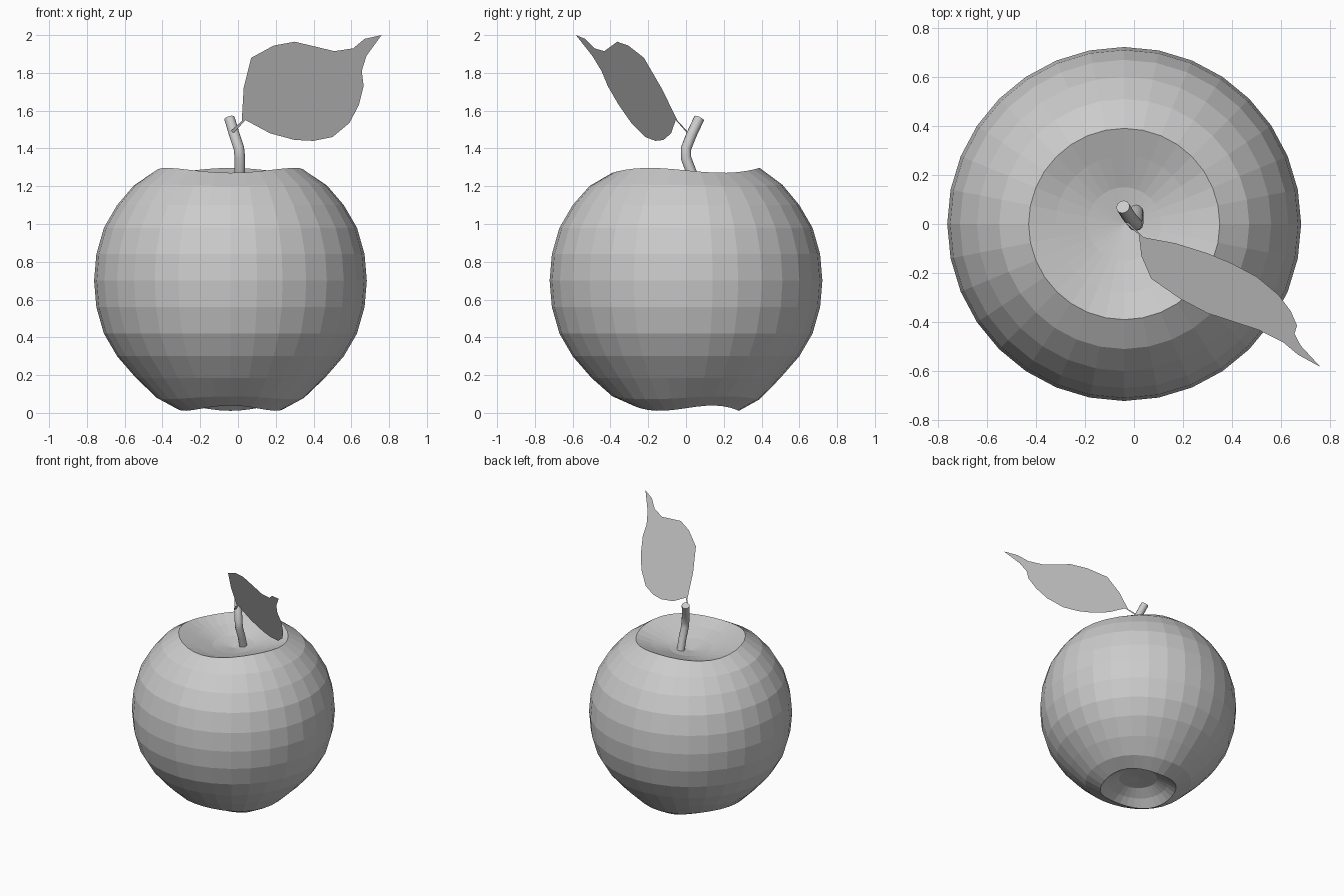
import bpy
import bmesh
from math import sin, cos, pi
from mathutils import Vector

if "Cube" in bpy.data.objects:
    bpy.data.objects.remove(bpy.data.objects["Cube"])


def finish(bm, name):
    bmesh.ops.recalc_face_normals(bm, faces=bm.faces)
    mesh = bpy.data.meshes.new(name)
    bm.to_mesh(mesh)
    bm.free()
    obj = bpy.data.objects.new(name, mesh)
    bpy.context.collection.objects.link(obj)
    return obj


def bridge(bm, a, b):
    n = len(a)
    for i in range(n):
        bm.faces.new((a[i], a[(i + 1) % n], b[(i + 1) % n], b[i]))


def cap(bm, ring, co):
    tip = bm.verts.new(co)
    for i in range(len(ring)):
        bm.faces.new((ring[i], ring[(i + 1) % len(ring)], tip))


# Apple body: lathed profile (radius, z, three-lobed ripple height)
CX, SEG = -0.04, 32
profile = [(0.14, 0.11, 0), (0.22, 0.07, -0.005), (0.28, 0.025, -0.014),
           (0.39, 0.08, -0.008), (0.50, 0.185, 0), (0.60, 0.30, 0),
           (0.67, 0.42, 0), (0.71, 0.56, 0), (0.722, 0.70, 0),
           (0.71, 0.84, 0), (0.67, 0.98, 0), (0.60, 1.10, 0),
           (0.51, 1.205, 0.003), (0.39, 1.284, 0.013),
           (0.28, 1.245, 0.01), (0.15, 1.205, 0)]
bm = bmesh.new()
rings = []
for r, z, w in profile:
    ring = []
    for i in range(SEG):
        a = 2 * pi * i / SEG
        ring.append(bm.verts.new((CX + r * cos(a), r * sin(a),
                                  z + w * cos(3 * (a - pi / 2)))))
    rings.append(ring)
for a, b in zip(rings, rings[1:]):
    bridge(bm, a, b)
cap(bm, rings[0], (CX, 0, 0.12))
cap(bm, rings[-1], (CX, 0, 1.18))
finish(bm, "apple_body")

# Stem: bent tube swept along a short path
path = [Vector(p) for p in ((0.01, 0.055, 1.17), (0.01, 0.03, 1.27),
                            (0.01, 0.0, 1.35), (0.005, 0.0, 1.40),
                            (-0.02, 0.03, 1.475), (-0.045, 0.07, 1.56))]
bm = bmesh.new()
rings = []
for k, p in enumerate(path):
    t = (path[min(k + 1, len(path) - 1)] - path[max(k - 1, 0)]).normalized()
    u = Vector((0, 1, 0)).cross(t).normalized()
    v = t.cross(u)
    rings.append([bm.verts.new(p + 0.028 * (cos(a) * u + sin(a) * v))
                  for a in (2 * pi * i / 12 for i in range(12))])
for a, b in zip(rings, rings[1:]):
    bridge(bm, a, b)
bm.faces.new(rings[0])
bm.faces.new(rings[-1])
stem = finish(bm, "stem")
stem.data.shade_smooth()
bpy.context.view_layer.objects.active = stem
stem.select_set(True)
bpy.ops.object.shade_smooth_by_angle(angle=0.6)

# Leaf: flat outline (x, z) laid on a tilted plane
outline = [(-0.035, 1.495), (0.02, 1.545), (0.03, 1.72), (0.07, 1.88),
           (0.19, 1.945), (0.30, 1.965), (0.51, 1.915), (0.61, 1.93),
           (0.67, 1.98), (0.76, 2.0), (0.68, 1.89), (0.655, 1.81),
           (0.665, 1.73), (0.64, 1.63), (0.59, 1.535), (0.50, 1.46),
           (0.40, 1.44), (0.30, 1.445), (0.17, 1.48), (0.04, 1.55),
           (-0.025, 1.48)]
bm = bmesh.new()
bm.faces.new([bm.verts.new((x, -0.13 - 0.44 * (x - 0.03) - 0.47 * (z - 1.72), z))
              for x, z in outline])
finish(bm, "leaf")
